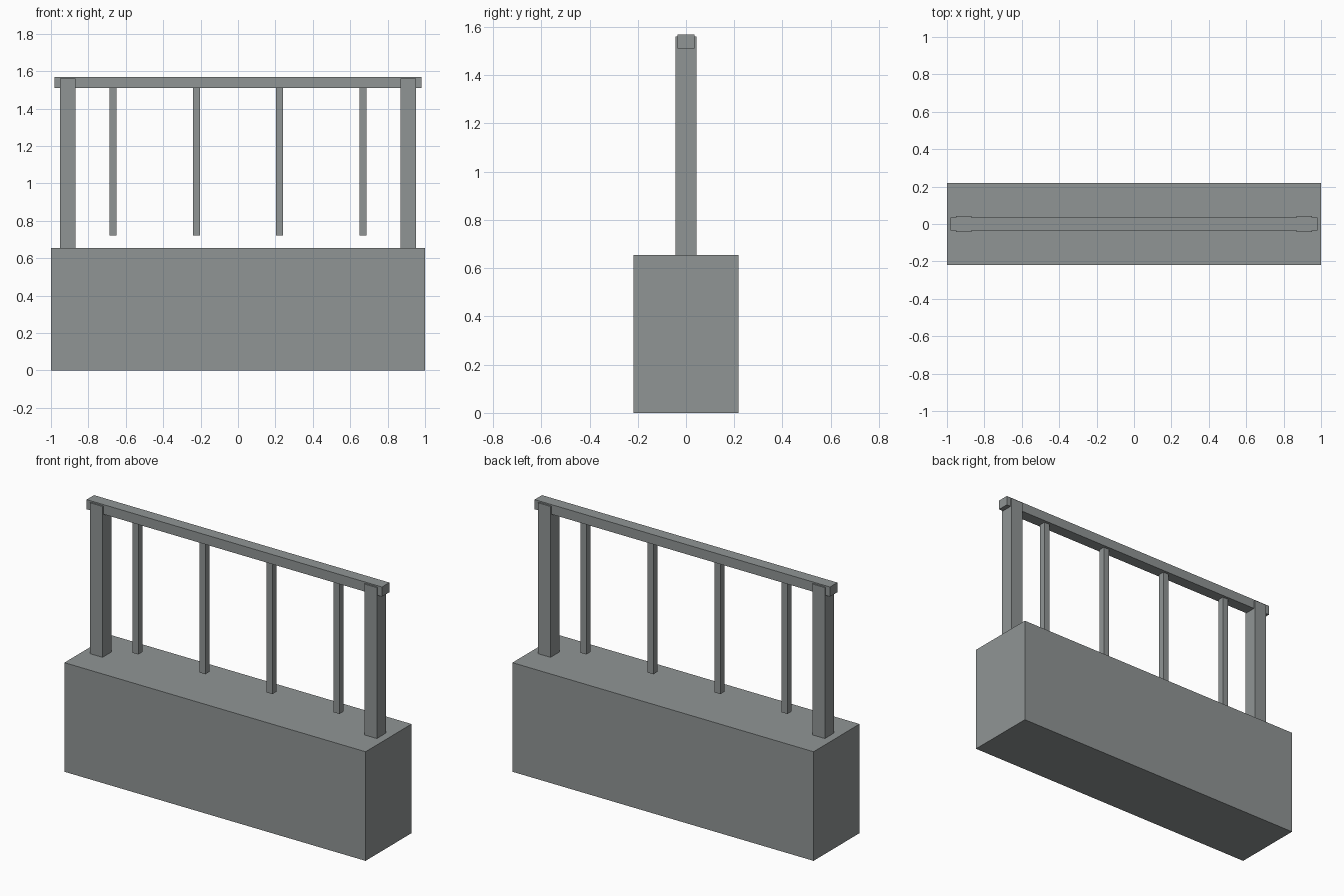
import bpy

if "Cube" in bpy.data.objects:
    bpy.data.objects.remove(bpy.data.objects["Cube"])

grey = bpy.data.materials.new("concrete grey")
grey.diffuse_color = (0.28, 0.30, 0.30, 1)
grey.use_nodes = True
grey.node_tree.nodes["Principled BSDF"].inputs["Base Color"].default_value = grey.diffuse_color


def box(name, x, y, z):
    """Box spanning the given (min, max) ranges."""
    bpy.ops.mesh.primitive_cube_add(size=1, location=[sum(r) / 2 for r in (x, y, z)])
    ob = bpy.context.object
    ob.name = name
    ob.scale = [r[1] - r[0] for r in (x, y, z)]
    bpy.ops.object.transform_apply(location=False, rotation=False, scale=True)
    ob.data.materials.append(grey)
    return ob


# Solid wall base
box("wall_base", (-1, 1), (-0.218, 0.218), (0, 0.655))

# Top rail
box("top_rail", (-0.981, 0.981), (-0.035, 0.035), (1.511, 1.569))

# End posts
for side, cx in (("left", -0.911), ("right", 0.911)):
    box(side + "_post", (cx - 0.0415, cx + 0.0415), (-0.0436, 0.0436), (0.655, 1.561))

# Balusters hanging from the rail
for i in range(4):
    cx = -0.668 + i * 0.4453
    box(f"baluster_{i + 1}", (cx - 0.019, cx + 0.019), (-0.019, 0.019), (0.722, 1.511))
